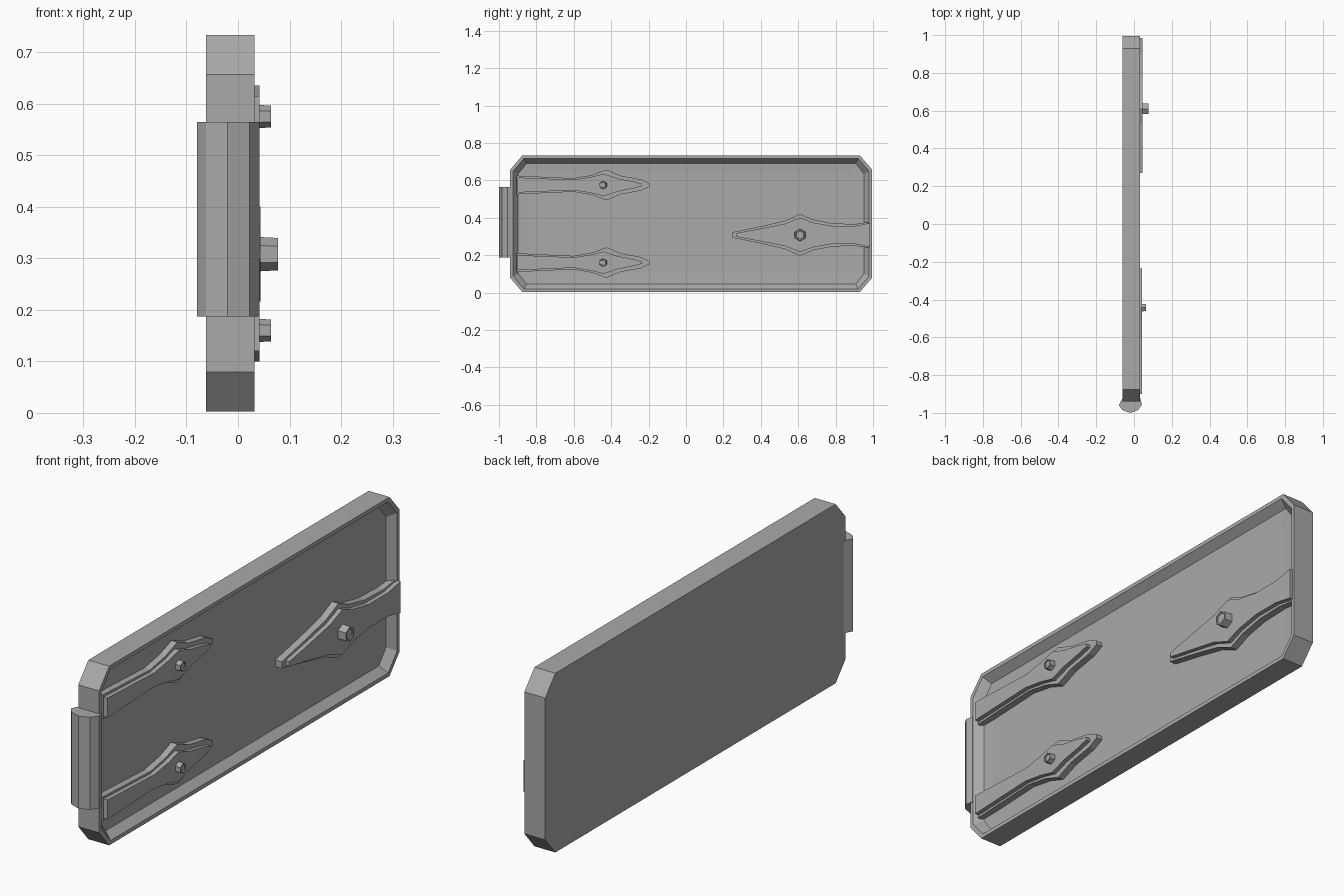
import bpy, bmesh, math

cube = bpy.data.objects.get("Cube")
if cube:
    bpy.data.objects.remove(cube, do_unlink=True)

grey = bpy.data.materials.new("plain_grey")
grey.use_nodes = True
colour = (0.4, 0.4, 0.4, 1)
grey.diffuse_color = colour
grey.node_tree.nodes["Principled BSDF"].inputs["Base Color"].default_value = colour


def loft(name, rings):
    """Skin equal-sized rings of points and cap both ends."""
    bm = bmesh.new()
    loops = [[bm.verts.new(p) for p in ring] for ring in rings]
    n = len(loops[0])
    for a, b in zip(loops, loops[1:]):
        for i in range(n):
            j = (i + 1) % n
            bm.faces.new((a[i], a[j], b[j], b[i]))
    bm.faces.new(loops[0][::-1])
    bm.faces.new(loops[-1])
    bmesh.ops.recalc_face_normals(bm, faces=bm.faces)
    mesh = bpy.data.meshes.new(name)
    bm.to_mesh(mesh)
    bm.free()
    mesh.materials.append(grey)
    obj = bpy.data.objects.new(name, mesh)
    bpy.context.collection.objects.link(obj)
    return obj


def panel_ring(x, inset):
    """Rectangle with cut corners, shrunk by an inset."""
    y0, y1 = -0.94 + inset, 0.995 - inset
    z0, z1 = 0.003 + inset, 0.733 - inset
    cy, cz = 0.065 - inset * 0.45, 0.076 - inset * 0.45
    return [(x, y, z) for y, z in (
        (y0 + cy, z0), (y1 - cy, z0), (y1, z0 + cz), (y1, z1 - cz),
        (y1 - cy, z1), (y0 + cy, z1), (y0, z1 - cz), (y0, z0 + cz))]


# Tray-shaped panel: flat back, raised rim, sloped inner wall, shallow dish
loft("door_panel", [panel_ring(x, i) for x, i in (
    (-0.062, 0), (0.032, 0), (0.032, 0.016), (0, 0.042), (-0.003, 0.1))])


def strap_ring(x, z, profile):
    upper = [(x, y, z + h) for y, h in profile]
    lower = [(x, y, z - h) for y, h in reversed(profile)]
    return upper + lower


def strap(name, z, outer, inner, mid, top):
    """Stepped pointed strap: wide lower layer and narrower raised layer."""
    loft(name + "_base", [strap_ring(-0.01, z, outer), strap_ring(mid, z, outer)])
    loft(name + "_top", [strap_ring(mid - 0.01, z, inner), strap_ring(top, z, inner)])


def bolt(name, y, z, radius, x0, x1):
    def ring(x, r):
        return [(x, y + r * math.sin(k * math.pi / 3), z + r * math.cos(k * math.pi / 3))
                for k in range(6)]
    loft(name, [ring(x0, radius), ring(x1, radius * 0.92),
                ring(x1, radius * 0.7), ring(x1 - 0.004, radius * 0.65)])


# Two small straps near the hinge
small_outer = [(-0.905, 0.05), (-0.6, 0.036), (-0.5, 0.054), (-0.425, 0.082),
               (-0.35, 0.05), (-0.24, 0.03), (-0.195, 0.008)]
small_inner = [(-0.9, 0.04), (-0.6, 0.028), (-0.51, 0.042), (-0.44, 0.06),
               (-0.37, 0.036), (-0.28, 0.018), (-0.235, 0.006)]
for label, z in (("lower", 0.16), ("upper", 0.575)):
    strap(label + "_strap", z, small_outer, small_inner, 0.024, 0.042)
    bolt(label + "_strap_bolt", -0.443, z, 0.023, 0.03, 0.064)

# Large strap reaching over the far rim
large_outer = [(0.987, 0.07), (0.9, 0.058), (0.78, 0.062), (0.68, 0.082),
               (0.61, 0.112), (0.53, 0.076), (0.4, 0.046), (0.245, 0.014)]
large_inner = [(0.985, 0.064), (0.9, 0.048), (0.78, 0.048), (0.68, 0.066),
               (0.61, 0.092), (0.53, 0.06), (0.4, 0.034), (0.27, 0.01)]
strap("latch_strap", 0.308, large_outer, large_inner, 0.026, 0.044)
bolt("latch_strap_bolt", 0.61, 0.308, 0.034, 0.03, 0.078)

# Faceted hinge barrel on the front edge
hinge = [(-0.08, -0.96), (-0.062, -0.985), (-0.02, -1), (0.022, -0.985),
         (0.042, -0.955), (0.034, -0.925), (-0.062, -0.925)]
loft("hinge_barrel", [[(x, y, z) for x, y in hinge] for z in (0.187, 0.564)])
